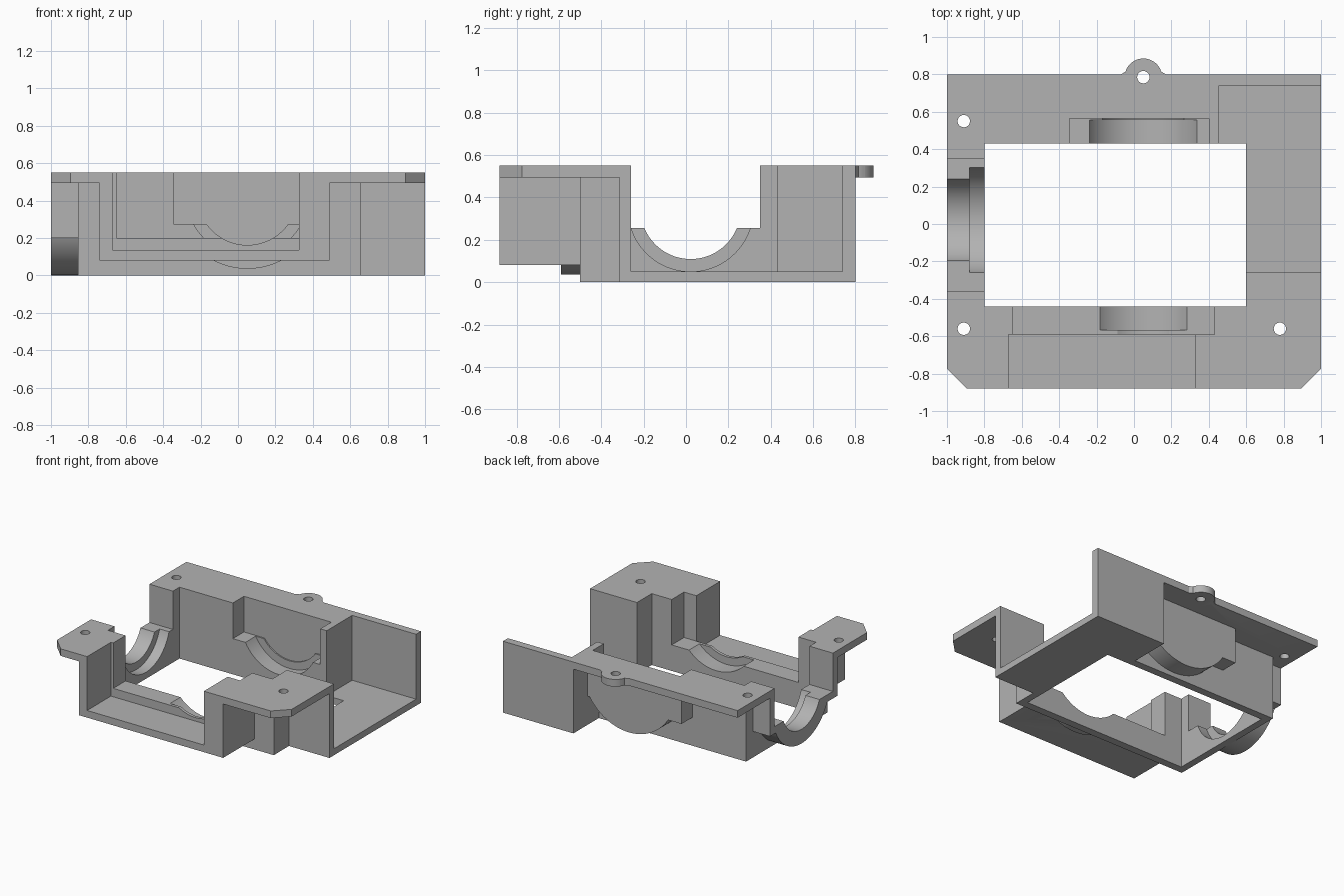
import bpy
import bmesh
import math
from mathutils import Matrix, Vector

cube = bpy.data.objects.get("Cube")
if cube:
    bpy.data.objects.remove(cube, do_unlink=True)

scene = bpy.context.scene
TOP = 0.55          # top of the housing
UNDER = 0.495       # underside of the mounting flanges
ABOVE = 1.2         # cutters end well above the top


def finish(name, bm):
    bmesh.ops.recalc_face_normals(bm, faces=bm.faces)
    mesh = bpy.data.meshes.new(name)
    bm.to_mesh(mesh)
    bm.free()
    obj = bpy.data.objects.new(name, mesh)
    scene.collection.objects.link(obj)
    obj.hide_render = True
    return obj


def prism(name, outline, z0, z1):
    bm = bmesh.new()
    face = bm.faces.new([bm.verts.new((x, y, z0)) for x, y in outline])
    ext = bmesh.ops.extrude_face_region(bm, geom=[face])
    verts = [v for v in ext["geom"] if isinstance(v, bmesh.types.BMVert)]
    bmesh.ops.translate(bm, verts=verts, vec=(0, 0, z1 - z0))
    return finish(name, bm)


def box(name, x0, x1, y0, y1, z0, z1):
    return prism(name, [(x0, y0), (x1, y0), (x1, y1), (x0, y1)], z0, z1)


def rod(name, axis, start, end, a, b, radius, segments=96):
    """Cylinder along an axis; a and b are its centre on the other two axes."""
    bm = bmesh.new()
    mid = (start + end) / 2
    place = {
        "X": Matrix.Translation((mid, a, b)) @ Matrix.Rotation(math.pi / 2, 4, "Y"),
        "Y": Matrix.Translation((a, mid, b)) @ Matrix.Rotation(math.pi / 2, 4, "X"),
        "Z": Matrix.Translation((a, b, mid)),
    }[axis]
    bmesh.ops.create_cone(bm, cap_ends=True, segments=segments, radius1=radius,
                          radius2=radius, depth=end - start, matrix=place)
    return finish(name, bm)


# Flange outlines, with chamfered front corners
front_outline = [(-1, -.36), (-1, -.775), (-.895, -.88), (.895, -.88), (1, -.775),
                 (1, -.26), (.6, -.26), (.6, -.44), (-.8, -.44), (-.8, -.36)]
rear_outline = [(-1, .35), (-.8, .35), (-.8, .43), (.455, .43), (.455, .8), (-1, .8)]
tab_outline = [(-.07, .79), (.17, .79), (.17, .8), (.145, .815), (.13, .845),
               (-.03, .845), (-.045, .815), (-.07, .8)]

solids = [
    # Thin walls around the central opening
    box("front_wall", -.855, .655, -.5, -.42, 0, TOP),
    box("right_wall", -.855, -.78, -.5, .49, 0, TOP),
    box("rear_wall", -.855, .455, .41, .49, 0, TOP),
    box("left_wall", .58, .655, -.5, -.29, 0, TOP),
    # Open tray on the left side
    box("tray_floor", .4, 1, -.315, .8, 0, .05),
    box("tray_front_wall", .6, 1, -.315, -.26, 0, TOP),
    box("tray_rear_wall", .4, 1, .74, .8, 0, TOP),
    box("tray_end_wall", .4, .455, .43, .8, 0, TOP),
    # Mounting flanges
    prism("front_flange", front_outline, UNDER, TOP),
    prism("rear_flange", rear_outline, UNDER, TOP),
    prism("tab_root", tab_outline, UNDER, TOP),
    rod("tab", "Z", UNDER, TOP, .05, .785, .1, 48),
    # Bearing housings
    box("front_box", -.74, .49, -.88, -.42, .08, TOP),
    rod("front_bearing_shell", "Y", -.59, -.42, .05, .43, .395),
    box("rear_box", -.4, .455, .42, .625, .22, TOP),
    rod("rear_bearing_shell", "Y", .42, .625, .05, .43, .395),
    box("right_box", -1, -.78, -.415, .405, .2, TOP),
    rod("right_bearing_shell", "X", -1, -.78, .022, .345, .345),
]

cutters = [
    box("top_trim", -2, 2, -2, 2, TOP, ABOVE),
    box("central_opening", -.8, .6, -.44, .43, -.3, ABOVE),
    # Stepped pocket and bearing seat at the front
    box("front_pocket", -.67, .325, -1, -.59, .135, ABOVE),
    box("front_seat_pocket", -.65, .43, -.59, -.4, .2, ABOVE),
    rod("front_seat", "Y", -.567, -.4, .05, .43, .327),
    rod("front_seat_lip", "Y", -.62, -.4, .05, .43, .268),
    # Closed bearing seat at the rear
    box("rear_seat_pocket", -.345, .4, .4, .565, .275, ABOVE),
    rod("rear_seat", "Y", .4, .555, .05, .43, .327),
    rod("rear_seat_lip", "Y", .4, .565, .05, .43, .268),
    # Open bearing seat on the right
    box("right_seat_pocket", -1.2, -.7, -.36, .35, .255, ABOVE),
    rod("right_seat", "X", -.88, -.7, .022, .345, .295),
    rod("right_seat_lip", "X", -1.2, -.7, .022, .345, .236),
]
# Screw holes
for x, y in [(-.91, .55), (-.91, -.56), (.78, -.56), (.05, .785)]:
    cutters.append(rod("screw_hole", "Z", .4, ABOVE, x, y, .033, 32))

# Join the solids, then cut the pockets, seats and holes
housing = solids.pop(0)
for operation, tools in (("UNION", solids), ("DIFFERENCE", cutters)):
    for tool in tools:
        mod = housing.modifiers.new(tool.name, "BOOLEAN")
        mod.operation = operation
        mod.solver = "EXACT"
        mod.object = tool
bpy.context.view_layer.update()
depsgraph = bpy.context.evaluated_depsgraph_get()
result = bpy.data.meshes.new_from_object(housing.evaluated_get(depsgraph))
housing.modifiers.clear()
housing.data = result
housing.name = "bearing_housing"
housing.hide_render = False
for tool in solids + cutters:
    bpy.data.objects.remove(tool, do_unlink=True)

# Plain grey material
grey = bpy.data.materials.new("plain_grey")
grey.use_nodes = True
colour = (.45, .45, .45, 1)
grey.diffuse_color = colour
grey.node_tree.nodes["Principled BSDF"].inputs["Base Color"].default_value = colour
housing.data.materials.clear()
housing.data.materials.append(grey)

bpy.ops.object.select_all(action="DESELECT")
housing.select_set(True)
bpy.context.view_layer.objects.active = housing
bpy.ops.object.shade_smooth_by_angle(angle=math.radians(30))
